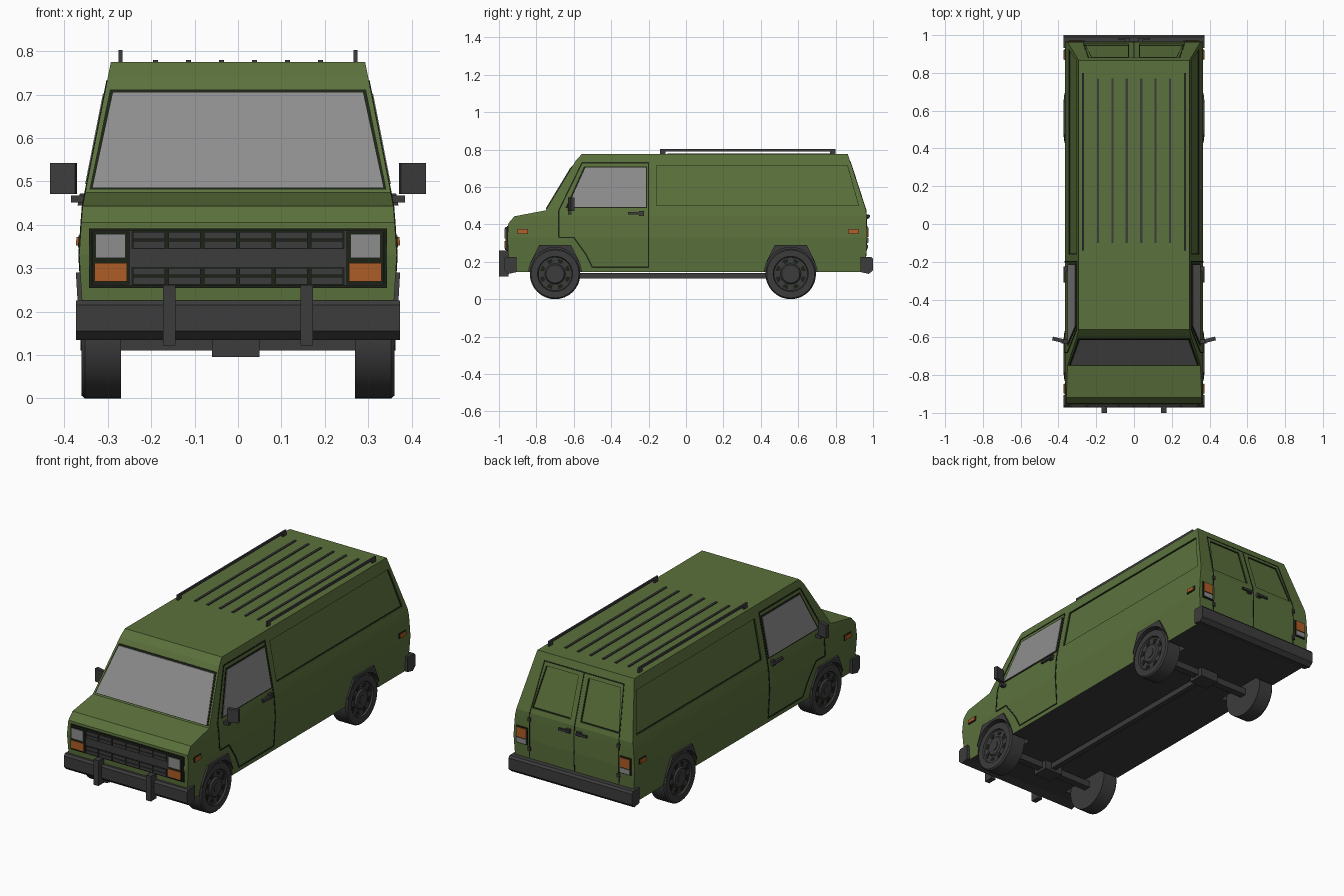
import bpy, bmesh, math
from mathutils import Matrix

if "Cube" in bpy.data.objects:
    bpy.data.objects.remove(bpy.data.objects["Cube"], do_unlink=True)


def material(name, r, g, b):
    m = bpy.data.materials.new(name)
    m.use_nodes = True
    m.diffuse_color = (r, g, b, 1)
    bsdf = m.node_tree.nodes["Principled BSDF"]
    bsdf.inputs["Base Color"].default_value = (r, g, b, 1)
    bsdf.inputs["Roughness"].default_value = 0.8
    return m


GREEN = material("olive green", .105, .165, .045)
GRAY = material("dark gray trim", .045, .045, .046)
SEAM = material("seam black", .012, .016, .008)
GLASS = material("gray glass", .27, .27, .27)
AMBER = material("amber lamp", .42, .11, .02)


def make(name, bm, *mats):
    bmesh.ops.recalc_face_normals(bm, faces=bm.faces)
    me = bpy.data.meshes.new(name)
    bm.to_mesh(me)
    bm.free()
    for m in mats:
        me.materials.append(m)
    ob = bpy.data.objects.new(name, me)
    bpy.context.collection.objects.link(ob)
    return ob


def loft(bm, rings, closed=False):
    """Skin equal rings of points; cap both ends unless the loft is closed."""
    vs = [[bm.verts.new(p) for p in r] for r in rings]
    n = len(vs[0])
    for i in range(len(vs) if closed else len(vs) - 1):
        a, b = vs[i], vs[(i + 1) % len(vs)]
        for j in range(n):
            bm.faces.new((a[j], a[(j + 1) % n], b[(j + 1) % n], b[j]))
    if not closed:
        bm.faces.new(vs[0])
        bm.faces.new(vs[-1])


def box(name, mat, x0, x1, y0, y1, z0, z1):
    bm = bmesh.new()
    loft(bm, [[(x0, y0, z), (x1, y0, z), (x1, y1, z), (x0, y1, z)] for z in (z0, z1)])
    return make(name, bm, mat)


def cylinder(name, mats, r, x0, x1, y, z, sides=32):
    bm = bmesh.new()
    ang = [2 * math.pi * i / sides for i in range(sides)]
    loft(bm, [[(x, y + r * math.cos(a), z + r * math.sin(a)) for a in ang] for x in (x0, x1)])
    return make(name, bm, *mats)


def subtract(target, cutter):
    mod = target.modifiers.new("cut", "BOOLEAN")
    mod.operation, mod.solver, mod.object = "DIFFERENCE", "EXACT", cutter
    bpy.context.view_layer.objects.active = target
    bpy.ops.object.modifier_apply(modifier=mod.name)
    bpy.data.objects.remove(cutter, do_unlink=True)


# Body levels: height, half width, front y, rear y
LEVELS = [(.145, .355, -.945, .960), (.33, .366, -.955, .967), (.405, .361, -.950, .966),
          (.443, .358, -.918, .965), (.475, .352, -.750, .963), (.74, .300, -.590, .877),
          (.775, .293, -.558, .865)]


def level(z, k):
    for a, b in zip(LEVELS, LEVELS[1:]):
        if z <= b[0]:
            break
    return a[k] + (b[k] - a[k]) * (z - a[0]) / (b[0] - a[0])


# Surface maps: (u, z, offset outward) to a point on the body
def side(s):
    return lambda u, z, o: (s * (level(z, 1) + o), u, z)


def front(u, z, o):
    return (u, level(z, 2) - o, z)


def rear(u, z, o):
    return (u, level(z, 3) + o, z)


def plate(name, mat, surf, poly, lo, hi):
    bm = bmesh.new()
    loft(bm, [[surf(u, z, o) for u, z in poly] for o in (lo, hi)])
    return make(name, bm, mat)


def strip(name, surf, pts, w=.007, lo=-.004, hi=.002):
    """Thin dark line along a path, bent where the body bends."""
    bm = bmesh.new()
    for (u0, z0), (u1, z1) in zip(pts, pts[1:]):
        ts = [0, 1] + [(l[0] - z0) / (z1 - z0) for l in LEVELS if min(z0, z1) < l[0] < max(z0, z1)]
        ts.sort()
        d = math.hypot(u1 - u0, z1 - z0)
        nu, nz = -(z1 - z0) / d * w / 2, (u1 - u0) / d * w / 2
        rings = []
        for t in ts:
            u, z = u0 + (u1 - u0) * t, z0 + (z1 - z0) * t
            rings.append([surf(u + k * nu, z + k * nz, o) for k, o in ((1, lo), (1, hi), (-1, hi), (-1, lo))])
        loft(bm, rings)
    return make(name, bm, SEAM)


# Body shell with dark floor
bm = bmesh.new()
loft(bm, [[(-w, f, z), (w, f, z), (w, r, z), (-w, r, z)] for z, w, f, r in LEVELS])
body = make("body", bm, GREEN, GRAY)
for p in body.data.polygons:
    p.material_index = 1 if p.normal.z < -.9 else 0

PANEL = [(-.16, .715), (.865, .715), (.925, .5), (-.16, .5)]
DOOR = [(-.68, .33), (-.68, .475), (-.555, .73), (-.2, .73), (-.2, .17), (-.5, .17), (-.535, .24), (-.6, .33), (-.68, .33)]
WINDOW = [(-.645, .487), (-.545, .71), (-.208, .71), (-.208, .487)]
GLAZING = [(-.632, .494), (-.538, .703), (-.215, .703), (-.215, .494)]

for s, tag in ((1, "left"), (-1, "right")):
    surf = side(s)
    # Recessed side panel, cab door and its window
    subtract(body, plate("panel_cutter", GREEN, surf, PANEL, -.008, .03))
    strip(tag + "_panel_edge", surf, PANEL + PANEL[:1], .006, -.012, -.004)
    strip(tag + "_door_seam", surf, DOOR)
    plate(tag + "_window_frame", SEAM, surf, WINDOW, -.004, .002)
    plate(tag + "_window_glass", GLASS, surf, GLAZING, -.004, .004)
    # Door handle
    plate(tag + "_door_handle", GRAY, surf, [(-.31, .452), (-.31, .465), (-.225, .465), (-.225, .452)], .006, .018)
    plate(tag + "_handle_mount", GRAY, surf, [(-.25, .445), (-.25, .472), (-.225, .472), (-.225, .445)], -.01, .012)
    # Mirror on its arm
    mirror = box(tag + "_mirror", GRAY, -.03, .03, -.01, .01, -.036, .036)
    mirror.data.transform(Matrix.Translation((s * .402, -.613, .507)) @ Matrix.Rotation(s * .24, 4, "Z"))
    xs = sorted((s * .335, s * .385))
    box(tag + "_mirror_arm", GRAY, *xs, -.632, -.612, .452, .468)
    # Side markers
    for y, end in ((-.873, "front"), (.897, "rear")):
        for m, d, o, part in ((SEAM, .004, .004, "rim"), (AMBER, 0, .009, "marker")):
            a, b, c, e = y - .025 - d, y + .025 + d, .352 - d, .372 + d
            plate(f"{tag}_{end}_{part}", m, surf, [(a, c), (a, e), (b, e), (b, c)], -.006, o)
    # Wheels, arches and flares
    for y, end in ((-.70, "front"), (.56, "rear")):
        name = f"{tag}_{end}"
        arch = [(y - .138, .15), (y - .13, .2), (y - .085, .29), (y + .085, .29), (y + .13, .2), (y + .138, .15)]
        flare = plate(name + "_flare", GRAY, surf, arch, -.05, .01)
        for target in (body, flare):
            cutter = cylinder("well_cutter", (GREEN, GRAY), .142, s * .24, s * .42, y, .135)
            for p in cutter.data.polygons:
                p.material_index = 1 if target == body else 0
            subtract(target, cutter)
        profile = [(.02, .27), (.135, .27), (.135, .353), (.128, .361), (.094, .361), (.090, .352),
                   (.055, .352), (.048, .36), (.02, .36)]
        bm = bmesh.new()
        turns = [2 * math.pi * i / 32 for i in range(32)]
        loft(bm, [[(s * x, y + r * math.cos(a), .135 + r * math.sin(a)) for r, x in profile] for a in turns], True)
        wheel = make(name + "_wheel", bm, GRAY)
        bpy.ops.object.select_all(action="DESELECT")
        wheel.select_set(True)
        bpy.context.view_layer.objects.active = wheel
        bpy.ops.object.shade_smooth_by_angle(angle=math.radians(30))
        cylinder(name + "_hub_cap", (GRAY,), .025, s * .28, s * .363, y, .135, 16)
        bm = bmesh.new()
        for i in range(8):
            a = math.pi * (i + .5) / 4
            slot = [(.062, -.16), (.083, -.2), (.083, .2), (.062, .16)]
            loft(bm, [[(s * x, y + r * math.cos(a + t), .135 + r * math.sin(a + t)) for r, t in slot]
                      for x in (.35, .354)])
        make(name + "_wheel_slots", bm, SEAM)
    # Headlamp and turn lamp in one frame
    def lamp(part, mat, x0, x1, z0, z1, y0, y1):
        a, b = sorted((s * x0, s * x1))
        box(f"{tag}_{part}", mat, a, b, y0, y1, z0, z1)
    lamp("lamp_frame", SEAM, .25, .336, .263, .385, -.966, -.94)
    lamp("headlamp", GLASS, .259, .328, .324, .379, -.970, -.94)
    lamp("turn_lamp", AMBER, .256, .331, .27, .312, -.970, -.94)
    # Tail lamp
    lamp("tail_frame", SEAM, .278, .347, .297, .39, .95, .971)
    lamp("tail_lamp", AMBER, .284, .341, .333, .384, .95, .975)
    lamp("reverse_lamp", GLASS, .284, .341, .303, .328, .95, .975)
    # Rear door: recessed panel, seam, hinges and handle
    pane = [(s * .03, .5), (s * .03, .715), (s * .225, .715), (s * .262, .5)]
    subtract(body, plate("rear_cutter", GREEN, rear, pane, -.008, .03))
    strip(tag + "_rear_panel_edge", rear, pane + pane[:1], .006, -.012, -.004)
    strip(tag + "_rear_door_seam", rear, [(0, .735), (s * .24, .735), (s * .27, .475), (s * .27, .23)], .005)
    for i, z in enumerate((.27, .43)):
        lamp(f"rear_hinge_{i}", GRAY, .262, .278, z, z + .02, .95, .973)
    lamp("rear_handle", GRAY, .02, .085, .437, .449, .974, .984)
    lamp("rear_handle_mount", GRAY, .02, .045, .432, .454, .95, .978)
    # Bumper guard and roof rail
    lamp("bumper_guard", GRAY, .144, .173, .122, .26, -1.0, -.95)
    lamp("roof_rail", GRAY, .266, .275, .79, .803, -.14, .80)
    for i, y in enumerate((-.14, .77)):
        lamp(f"rail_foot_{i}", GRAY, .266, .275, .77, .80, y, y + .03)

strip("rear_center_seam", rear, [(0, .735), (0, .23)], .005)

# Windscreen
plate("windscreen_frame", SEAM, front, [(-.342, .482), (.342, .482), (.295, .712), (-.295, .712)], -.004, .003)
plate("windscreen_glass", GLASS, front, [(-.335, .486), (.335, .486), (.288, .705), (-.288, .705)], -.004, .006)

# Grille with two double rows of blocks
box("grille_rim", SEAM, -.343, .343, -.957, -.93, .255, .392)
box("grille", GRAY, -.338, .338, -.961, -.93, .26, .387)
for r, z in enumerate((.262, .283, .345, .366)):
    box(f"grille_gap_{r}", SEAM, -.245, .245, -.963, -.95, z - .001, z + .020)
    for i in range(6):
        x = -.245 + i * .082
        box(f"grille_block_{r}_{i}", GRAY, x + .003, x + .077, -.968, -.95, z + .001, z + .018)

# Bumpers share one profile
BUMPER = [(-.905, .145), (-.95, .135), (-.972, .155), (-.972, .215), (-.962, .226), (-.905, .226)]
for name, k, shift in (("front_bumper", 1, 0), ("rear_bumper", -1, .028)):
    bm = bmesh.new()
    loft(bm, [[(x, k * y + shift, z) for y, z in BUMPER] for x in (-.373, .373)])
    make(name, bm, GRAY)

# Roof ribs
for i in range(6):
    x = -.19 + i * .076
    box(f"roof_rib_{i}", GRAY, x - .006, x + .006, -.1, .77, .77, .78)

# Axles, drive shaft and gear housings
for y, end in ((-.70, "front"), (.56, "rear")):
    box(end + "_axle", GRAY, -.28, .28, y - .02, y + .02, .11, .146)
    box(end + "_gear_housing", GRAY, -.06, .05, y - .045, y + .045, .096, .146)
box("drive_shaft", GRAY, -.02, .01, -.70, .56, .11, .14)
